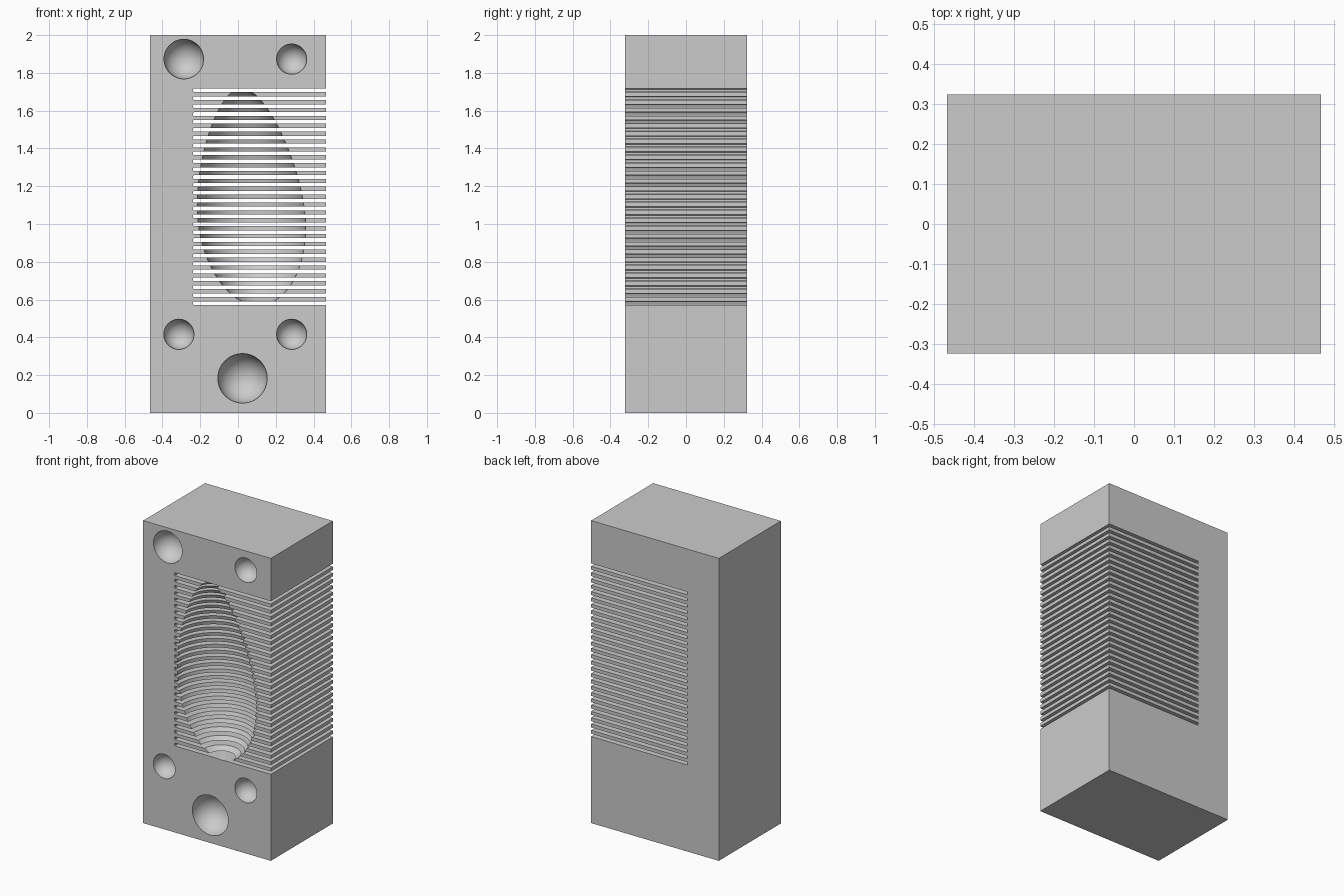
import bpy, bmesh, math

if "Cube" in bpy.data.objects:
    bpy.data.objects.remove(bpy.data.objects["Cube"])

HX, HY, H = 0.467, 0.324, 2.0
SLOTS, Z_LOW, PITCH, GAP, SLOT_X = 28, 0.572, 0.0417, 0.019, -0.238


def add_object(name, bm):
    bmesh.ops.recalc_face_normals(bm, faces=bm.faces)
    mesh = bpy.data.meshes.new(name)
    bm.to_mesh(mesh)
    bm.free()
    ob = bpy.data.objects.new(name, mesh)
    bpy.context.collection.objects.link(ob)
    return ob


# Block with comb slots: front outline extruded through the depth
outline = [(HX, H), (-HX, H), (-HX, 0), (HX, 0)]
c = 0.004
for i in range(SLOTS):
    z = Z_LOW + i * PITCH
    outline += [(HX, z), (SLOT_X + c, z), (SLOT_X, z + c), (SLOT_X, z + GAP - c),
                (SLOT_X + c, z + GAP), (HX, z + GAP)]
bm = bmesh.new()
face = bm.faces.new([bm.verts.new((x, -HY, z)) for x, z in outline])
ext = bmesh.ops.extrude_face_region(bm, geom=[face], use_keep_orig=True)
moved = [g for g in ext["geom"] if isinstance(g, bmesh.types.BMVert)]
bmesh.ops.translate(bm, verts=moved, vec=(0, 2 * HY, 0))
block = add_object("mould_half", bm)


# Egg cutter: leaning, narrower towards the top, centred on the front plane
def egg_cutter():
    bm = bmesh.new()
    bmesh.ops.create_uvsphere(bm, u_segments=64, v_segments=48, radius=1)
    for v in bm.verts:
        u = v.co.z
        z = 1.04 + u * (0.677 if u > 0 else 0.47)
        r = 0.285 * (1 - 0.22 * max(u, 0) ** 1.5)
        v.co = (0.02 + (1.717 - z) * 0.075 + v.co.x * r, -HY + v.co.y * r, z)
    return add_object("egg_cutter", bm)


# Round registration sockets
def socket_cutter(x, z, r):
    bm = bmesh.new()
    bmesh.ops.create_uvsphere(bm, u_segments=32, v_segments=24, radius=r)
    bmesh.ops.translate(bm, verts=bm.verts, vec=(x, -HY + 0.0005, z))
    return add_object("socket_cutter", bm)


cutters = [egg_cutter()]
for x, z, r in [(-0.287, 1.873, 0.105), (0.284, 1.873, 0.08), (-0.313, 0.416, 0.08),
                (0.284, 0.416, 0.08), (0.024, 0.183, 0.131)]:
    cutters.append(socket_cutter(x, z, r))

# Cut the cavities, then discard the cutters
bpy.context.view_layer.objects.active = block
block.select_set(True)
for cutter in cutters:
    cutter.hide_render = True
    mod = block.modifiers.new("cut", 'BOOLEAN')
    mod.operation = 'DIFFERENCE'
    mod.solver = 'EXACT'
    mod.object = cutter
    bpy.ops.object.modifier_apply(modifier=mod.name)
    bpy.data.objects.remove(cutter)
bpy.ops.object.shade_smooth_by_angle(angle=math.radians(30))
